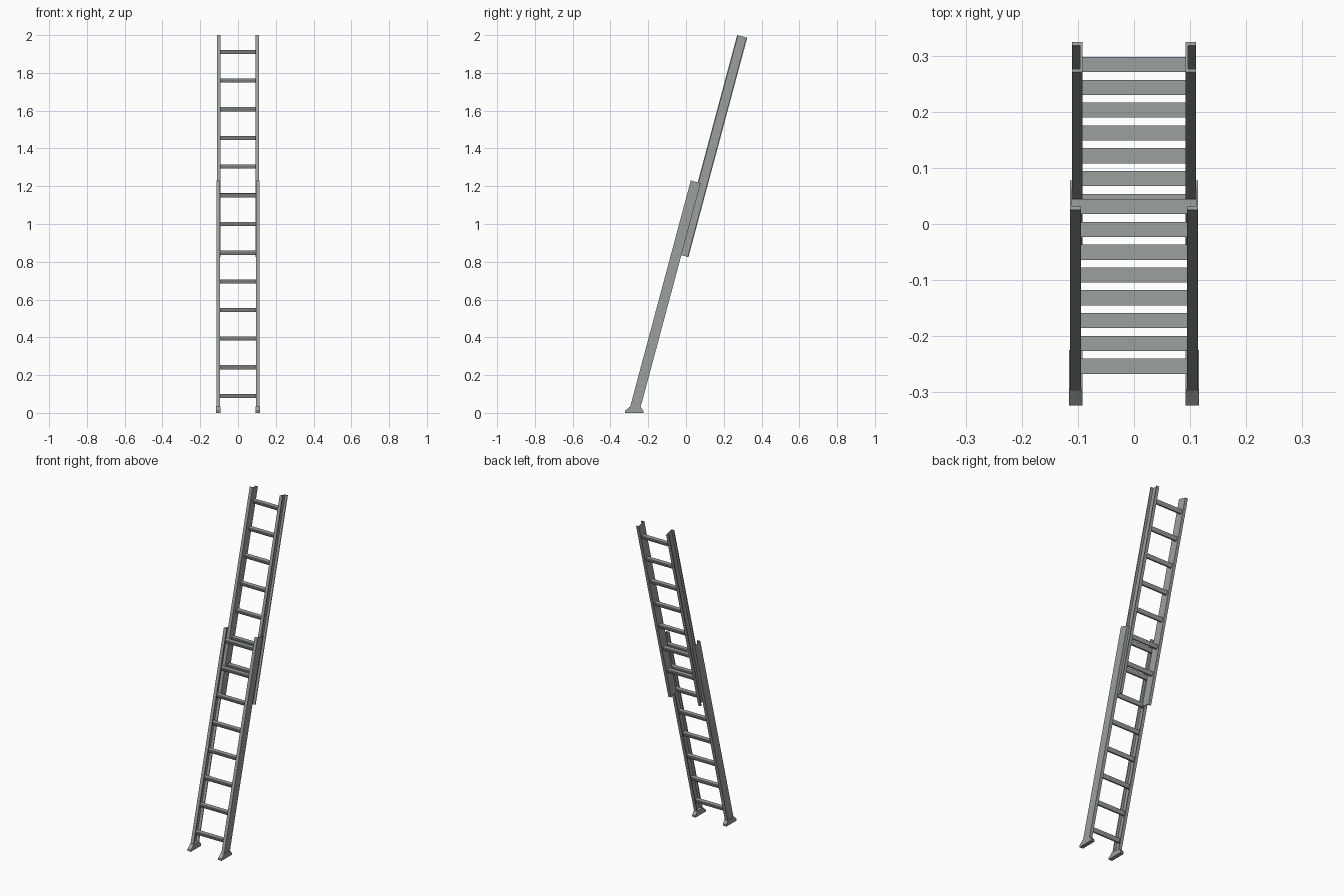
import bpy, math

if "Cube" in bpy.data.objects:
    bpy.data.objects.remove(bpy.data.objects["Cube"])

TILT = math.radians(15)
S, C = math.sin(TILT), math.cos(TILT)

metal = bpy.data.materials.new("aluminium_grey")
metal.diffuse_color = (0.33, 0.355, 0.345, 1)
metal.use_nodes = True
metal.node_tree.nodes["Principled BSDF"].inputs["Base Color"].default_value = metal.diffuse_color


def place(u, v):
    """Ladder frame (u along rails, v towards the back) to world y, z."""
    return (u * S + v * C, u * C - v * S)


def prism(name, ring_a, ring_b, mirror=False):
    """Solid between two matching rings of points."""
    n = len(ring_a)
    faces = [tuple(range(n))[::-1], tuple(range(n, 2 * n))]
    faces += [(i, (i + 1) % n, n + (i + 1) % n, n + i) for i in range(n)]
    me = bpy.data.meshes.new(name)
    me.from_pydata(ring_a + ring_b, [], faces)
    me.materials.append(metal)
    ob = bpy.data.objects.new(name, me)
    bpy.context.collection.objects.link(ob)
    # consistent outward normals
    import bmesh
    bm = bmesh.new()
    bm.from_mesh(me)
    bmesh.ops.recalc_face_normals(bm, faces=bm.faces)
    bm.to_mesh(me)
    bm.free()
    if mirror:
        ob.modifiers.new("mirror", 'MIRROR').use_axis = (True, False, False)
    return ob


def channel_rail(name, web_x, web_in_x, lip_x, v0, v1, u0, u1, t=0.006):
    """C-shaped rail: web at web_x, flanges reaching to lip_x."""
    prof = [(web_x, v0), (lip_x, v0), (lip_x, v0 + t), (web_in_x, v0 + t),
            (web_in_x, v1 - t), (lip_x, v1 - t), (lip_x, v1), (web_x, v1)]
    rings = [[(x, *place(u, v)) for x, v in prof] for u in (u0, u1)]
    prism(name, *rings, mirror=True)


def rung(name, u, v, half):
    """Level tread with a tapering underside."""
    y, z = place(u, v)
    prof = [(-0.0135, 0.011), (0.0135, 0.011), (0.0135, 0.007),
            (0.005, -0.011), (-0.005, -0.011), (-0.0135, 0.007)]
    rings = [[(x, y + a, z + b) for a, b in prof] for x in (-half, half)]
    prism(name, *rings)


# Rails: lower channels open inwards, upper channels open outwards and interlock
channel_rail("lower_rails", 0.114, 0.1105, 0.0945, -0.294, -0.240, -0.045, 1.195)
channel_rail("upper_rails", 0.092, 0.096, 0.1105, -0.256, -0.201, 0.800, 2.002)

# Rungs
for i in range(8):
    rung(f"lower_rung_{i + 1}", 0.021 + 0.157 * i, -0.268, 0.111)
for i in range(7):
    rung(f"upper_rung_{i + 1}", 1.919 - 0.157 * i, -0.220, 0.094)

# Flared feet
foot = [(-0.3235, 0), (-0.225, 0), (-0.225, 0.011), (-0.241, 0.032),
        (-0.296, 0.034), (-0.3235, 0.011)]
prism("feet", *[[(x, y, z) for y, z in foot] for x in (0.092, 0.1155)], mirror=True)
